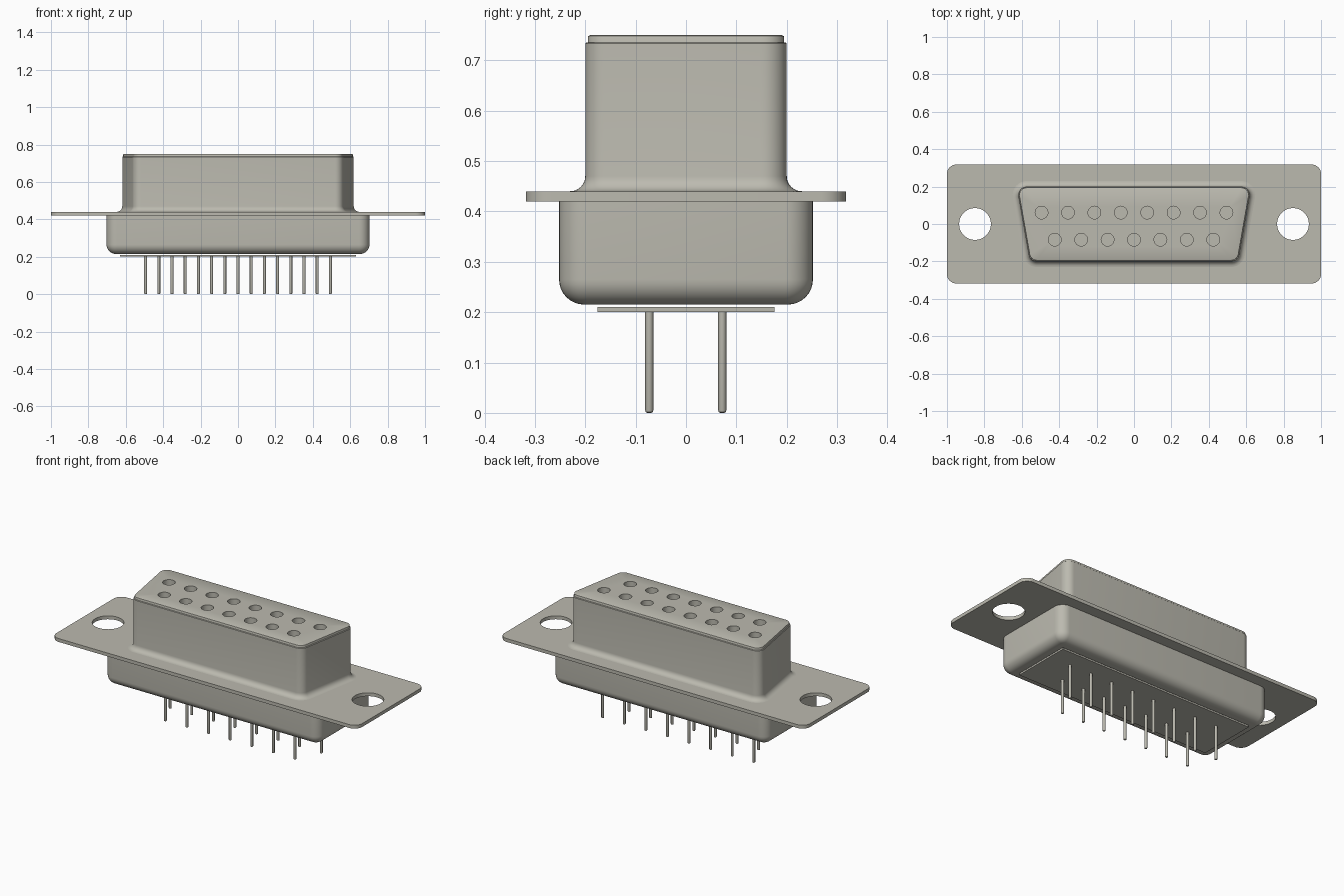
import bpy, bmesh, math

cube = bpy.data.objects.get("Cube")
if cube:
    bpy.data.objects.remove(cube, do_unlink=True)

mat = bpy.data.materials.new("warm_grey_metal")
COLOUR = (0.50, 0.49, 0.43, 1)
mat.diffuse_color = COLOUR
mat.use_nodes = True
mat.node_tree.nodes["Principled BSDF"].inputs["Base Color"].default_value = COLOUR

PITCH = 0.1412
BACK_X = [(i - 3.5) * PITCH for i in range(8)]
FRONT_X = [(i - 3) * PITCH for i in range(7)]


def outline(hx, hy, r, off=0.0, tilt=0.0, seg=8):
    """Rounded rectangle, or a trapezoid when the ends lean by tilt degrees."""
    t = math.radians(tilt)
    def cx(y):
        return (hx * math.cos(t) - r + y * math.sin(t)) / math.cos(t)
    y = hy - r
    corners = [(cx(y), y, -tilt, 90), (-cx(y), y, 90, 180 + tilt),
               (-cx(-y), -y, 180 + tilt, 270), (cx(-y), -y, 270, 360 - tilt)]
    pts = []
    for x, yy, a0, a1 in corners:
        for i in range(seg + 1):
            a = math.radians(a0 + (a1 - a0) * i / seg)
            pts.append((x + (r + off) * math.cos(a), yy + (r + off) * math.sin(a)))
    return pts


def circle(x, y, r, n):
    return [(x + r * math.cos(2 * math.pi * i / n), y + r * math.sin(2 * math.pi * i / n))
            for i in range(n)]


def loft(bm, rings):
    """Skin a stack of (points, z) rings; returns the vertex rings."""
    loops = [[bm.verts.new((x, y, z)) for x, y in pts] for pts, z in rings]
    for a, b in zip(loops, loops[1:]):
        n = len(a)
        for i in range(n):
            j = (i + 1) % n
            bm.faces.new((a[i], a[j], b[j], b[i]))
    return loops


def fill(bm, loops):
    """Flat cap bounded by the first loop, with the others as holes."""
    edges = [bm.edges.get((l[i], l[i - 1])) for l in loops for i in range(len(l))]
    bmesh.ops.triangle_fill(bm, use_beauty=True, edges=edges, normal=(0, 0, 1))


def finish(bm, name):
    bmesh.ops.recalc_face_normals(bm, faces=bm.faces)
    me = bpy.data.meshes.new(name)
    bm.to_mesh(me)
    bm.free()
    me.materials.append(mat)
    ob = bpy.data.objects.new(name, me)
    bpy.context.collection.objects.link(ob)
    bpy.ops.object.select_all(action='DESELECT')
    ob.select_set(True)
    bpy.context.view_layer.objects.active = ob
    bpy.ops.object.shade_smooth_by_angle(angle=math.radians(32))


# Mounting flange with two screw holes
bm = bmesh.new()
plate = outline(1.0, 0.318, 0.05)
outer = loft(bm, [(plate, 0.42), (plate, 0.44)])
holes = [loft(bm, [(circle(x, 0, 0.085, 40), 0.42), (circle(x, 0, 0.085, 40), 0.44)])
         for x in (-0.85, 0.85)]
for k in (0, 1):
    fill(bm, [outer[k]] + [h[k] for h in holes])
finish(bm, "mounting_flange")


# Upper D-shaped shell, flared into the flange and rolled over at the rim
def d_shape(off):
    return outline(0.592, 0.20, 0.045, off, 10)


bm = bmesh.new()
R = 0.03
rings = []
for i in range(7):
    a = math.pi / 2 * i / 6
    rings.append((d_shape(R * (1 - math.sin(a))), 0.44 + R * (1 - math.cos(a))))
rings += [(d_shape(0), 0.733), (d_shape(-0.002), 0.735), (d_shape(-0.007), 0.735)]
loft(bm, rings)
finish(bm, "upper_shell")

# Insulating insert with fifteen contact sockets
bm = bmesh.new()
body = loft(bm, [(d_shape(-0.005), 0.45), (d_shape(-0.005), 0.745),
                 (d_shape(-0.006), 0.748), (d_shape(-0.010), 0.75)])
bores = []
for xs, y in ((BACK_X, 0.061), (FRONT_X, -0.084)):
    for x in xs:
        c = circle(x, y, 0.034, 24)
        bore = loft(bm, [(c, 0.60), (c, 0.75)])
        bm.faces.new(bore[0])
        bores.append(bore[1])
fill(bm, [body[-1]] + bores)
bm.faces.new(body[0])
finish(bm, "socket_insert")

# Lower rectangular shell with a rounded bottom edge
bm = bmesh.new()
R = 0.05
rings = []
for i in range(9):
    a = math.pi / 2 * i / 8
    rings.append((outline(0.703, 0.252, 0.056, -R * (1 - math.sin(a))),
                  0.215 + R * (1 - math.cos(a))))
rings.append((outline(0.703, 0.252, 0.056), 0.42))
loops = loft(bm, rings)
bm.faces.new(loops[0])
finish(bm, "lower_shell")

# Thin base plate under the lower shell
bm = bmesh.new()
bmesh.ops.create_cube(bm, size=1)
for v in bm.verts:
    v.co = (v.co.x * 1.26, v.co.y * 0.352, 0.2055 + v.co.z * 0.01)
finish(bm, "base_plate")

# Solder pins with rounded tips
bm = bmesh.new()
for xs, y in ((BACK_X, 0.072), (FRONT_X, -0.073)):
    for x in xs:
        pin = loft(bm, [(circle(x, y, r, 12), z) for r, z in
                        ((0.004, 0), (0.0068, 0.0016), (0.008, 0.005), (0.008, 0.203))])
        bm.faces.new(pin[0])
        bm.faces.new(pin[-1])
finish(bm, "contact_pins")
